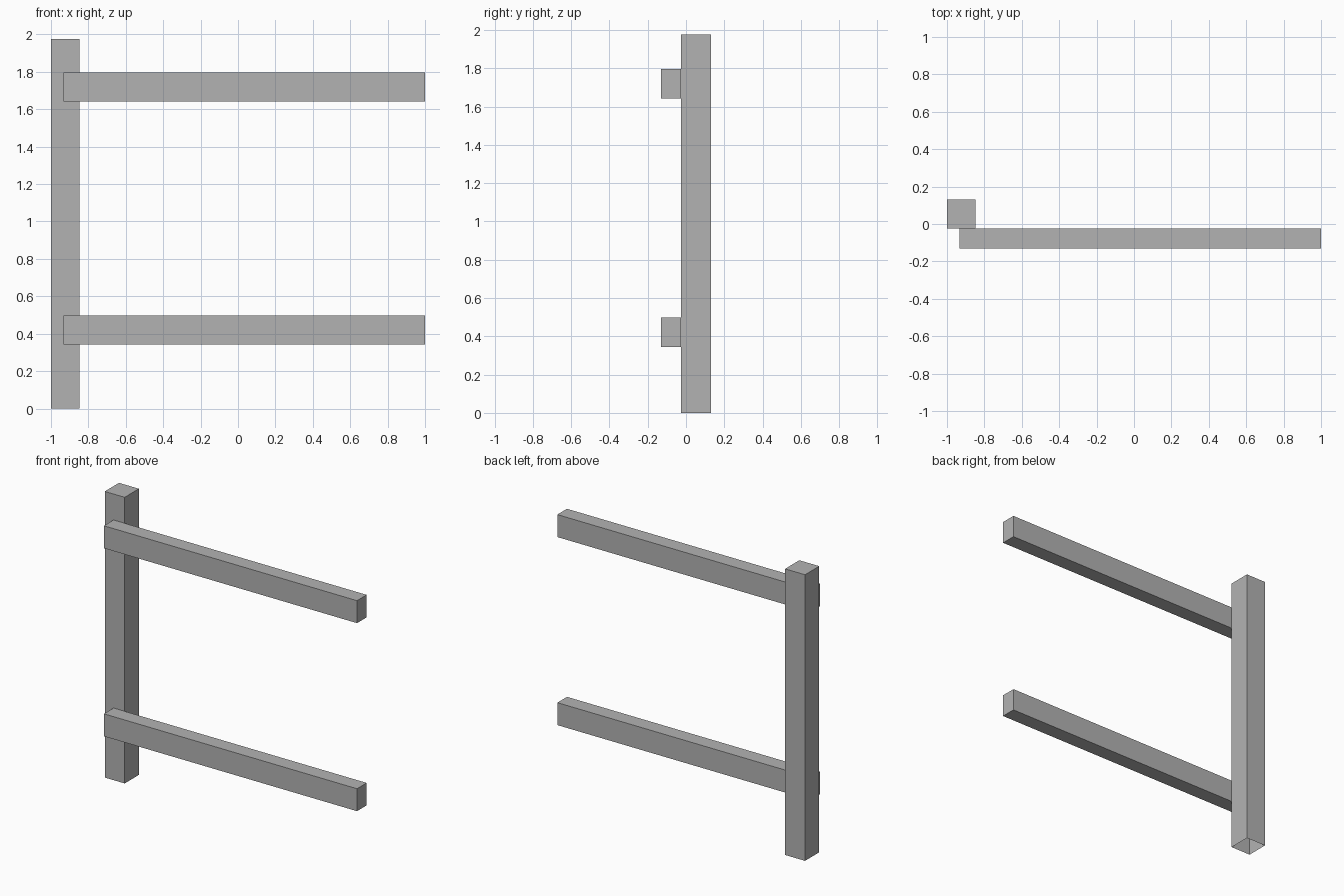
import bpy
import bmesh
from mathutils import Vector

cube = bpy.data.objects.get("Cube")
if cube:
    bpy.data.objects.remove(cube, do_unlink=True)

# Single plain grey finish
grey = bpy.data.materials.new("plain_grey")
grey.use_nodes = True
colour = (0.45, 0.45, 0.45, 1)
grey.diffuse_color = colour
grey.node_tree.nodes["Principled BSDF"].inputs["Base Color"].default_value = colour


def beam(name, low, high, open_bottom=False):
    """Square-edged beam between two opposite corners."""
    low, high = Vector(low), Vector(high)
    bm = bmesh.new()
    bmesh.ops.create_cube(bm, size=1)
    bmesh.ops.scale(bm, vec=high - low, verts=bm.verts)
    bmesh.ops.translate(bm, vec=(low + high) / 2, verts=bm.verts)
    if open_bottom:
        bm.normal_update()
        under = [f for f in bm.faces if f.normal.z < -0.5]
        bmesh.ops.delete(bm, geom=under, context="FACES_ONLY")
    mesh = bpy.data.meshes.new(name)
    bm.to_mesh(mesh)
    bm.free()
    mesh.materials.append(grey)
    obj = bpy.data.objects.new(name, mesh)
    bpy.context.collection.objects.link(obj)
    return obj


# Upright post, open where it meets the ground
beam("post", (-1, -0.025, 0), (-0.848, 0.13, 1.975), open_bottom=True)

# Two horizontal rails fixed to the front of the post
for name, z in (("lower_rail", 0.343), ("upper_rail", 1.641)):
    beam(name, (-0.933, -0.13, z), (1, -0.025, z + 0.155))
